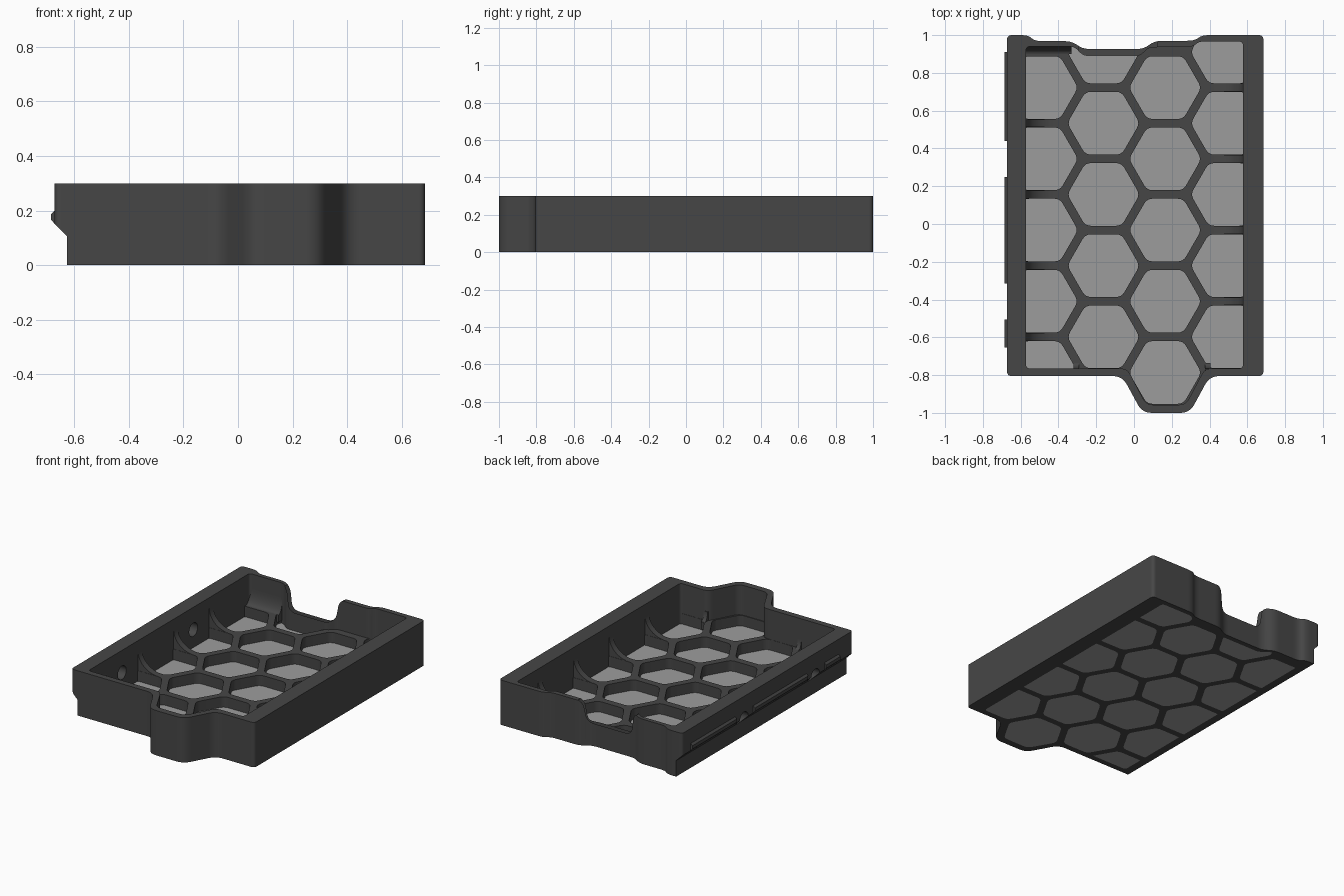
import bpy, bmesh, math
from mathutils import Vector

if "Cube" in bpy.data.objects:
    bpy.data.objects.remove(bpy.data.objects["Cube"])


def material(name, rgb):
    m = bpy.data.materials.new(name)
    m.diffuse_color = (*rgb, 1)
    m.use_nodes = True
    m.node_tree.nodes["Principled BSDF"].inputs["Base Color"].default_value = m.diffuse_color
    return m


DARK = material("charcoal plastic", (0.062, 0.062, 0.062))
GREY = material("grey panel", (0.335, 0.335, 0.335))


def rounded(points, r, steps=5):
    """Round every corner of a 2D polygon; a third value overrides the radius."""
    out, n = [], len(points)
    for i in range(n):
        p, a, b = (Vector(points[j % n][:2]) for j in (i, i - 1, i + 1))
        rad = points[i][2] if len(points[i]) > 2 else r
        da, db = a - p, b - p
        s = p + da.normalized() * min(rad, da.length * 0.45)
        e = p + db.normalized() * min(rad, db.length * 0.45)
        for k in range(steps + 1):
            t = k / steps
            out.append(s * (1 - t) ** 2 + p * 2 * t * (1 - t) + e * t * t)
    return out


def prism(name, polys, lo, hi, axis="z", mat=DARK):
    """Extrude 2D polygons along z (xy), y (xz) or x (yz)."""
    put = {"z": lambda u, v, w: (u, v, w),
           "y": lambda u, v, w: (u, w, v),
           "x": lambda u, v, w: (w, u, v)}[axis]
    bm = bmesh.new()
    for poly in polys:
        a = [bm.verts.new(put(u, v, lo)) for u, v in poly]
        b = [bm.verts.new(put(u, v, hi)) for u, v in poly]
        bm.faces.new(a[::-1])
        bm.faces.new(b)
        for i in range(len(a)):
            j = (i + 1) % len(a)
            bm.faces.new((a[i], a[j], b[j], b[i]))
    bm.normal_update()
    if bm.calc_volume(signed=True) < 0:
        bmesh.ops.reverse_faces(bm, faces=bm.faces)
    me = bpy.data.meshes.new(name)
    bm.to_mesh(me)
    bm.free()
    me.materials.append(mat)
    ob = bpy.data.objects.new(name, me)
    bpy.context.collection.objects.link(ob)
    return ob


def boolean(ob, cutter, op="DIFFERENCE"):
    """Apply a boolean and throw the cutter away."""
    m = ob.modifiers.new("cut", "BOOLEAN")
    m.operation, m.object, m.solver = op, cutter, "EXACT"
    dg = bpy.context.evaluated_depsgraph_get()
    me = bpy.data.meshes.new_from_object(ob.evaluated_get(dg))
    ob.modifiers.clear()
    ob.data = me
    bpy.data.objects.remove(cutter)


# Outer and inner outlines of the tray wall
outer = rounded([(-0.672, 1), (-0.56, 1, 0.04), (-0.525, 0.968, 0.04), (-0.33, 0.968, 0.04),
                 (-0.27, 0.926, 0.04), (0.05, 0.926, 0.04), (0.11, 0.97, 0.04),
                 (0.32, 0.97, 0.04), (0.36, 1, 0.04), (0.685, 1), (0.685, -0.805),
                 (0.401, -0.805, 0.05), (0.295, -1, 0.05), (0.044, -1, 0.05),
                 (-0.062, -0.805, 0.05), (-0.672, -0.805)], 0.025)
inner = rounded([(-0.572, 0.94), (-0.32, 0.94), (-0.265, 0.892), (0.03, 0.892),
                 (0.08, 0.938), (0.31, 0.938), (0.345, 0.966), (0.577, 0.966),
                 (0.577, -0.765), (0.375, -0.765, 0.035), (0.274, -0.957, 0.035),
                 (0.065, -0.957, 0.035), (-0.036, -0.765, 0.035), (-0.572, -0.765)], 0.022)

# Honeycomb openings
PITCH, RIB, RIB_TOP = 0.377, 0.045, 0.1
R = (PITCH - RIB) / math.sqrt(3)
TOP_ROW = (0.722, 0.9105)
hexes = []
for col in range(4):
    cx = -0.488 + col * PITCH * math.sqrt(3) / 2
    for row in range(5):
        cy = TOP_ROW[col % 2] - row * PITCH
        corners = [(cx + R * math.cos(k * math.pi / 3), cy + R * math.sin(k * math.pi / 3))
                   for k in range(6)]
        hexes.append(rounded(corners, 0.03, 4))

# Tray frame: wall, cavity and honeycomb floor
frame = prism("tray_frame", [outer], 0, 0.3)
boolean(frame, prism("cavity", [inner], RIB_TOP, 0.5))
openings = prism("openings", hexes, -0.1, 0.2)
boolean(openings, prism("opening_limit", [inner], -0.2, 0.4), "INTERSECT")
boolean(frame, openings)

# Undercut along the left side
boolean(frame, prism("undercut", [[(-0.8, -0.1), (-0.627, -0.1), (-0.627, 0.107),
                                   (-0.672, 0.152), (-0.8, 0.28)]], -1.2, 1.2, "y"))

# Finger notch in the back wall
notch = [(-0.36, 0.5), (-0.36, 0.302), (-0.265, 0.302), (-0.245, 0.15),
         (0.07, 0.15), (0.095, 0.302), (0.19, 0.302), (0.19, 0.5)]
boolean(frame, prism("notch", [rounded(notch, 0.05)], 0.8, 1.2, "y"))

# Round holes through the left wall
holes = [[(cy + 0.045 * math.cos(k * math.pi / 12), 0.15 + 0.045 * math.sin(k * math.pi / 12))
          for k in range(24)] for cy in (0.345, -0.41)]
boolean(frame, prism("holes", holes, -0.8, -0.5, "x"))

# Thin floor panels filling the openings
panels = prism("floor_panels", hexes, 0, 0.03, mat=GREY)
boolean(panels, prism("panel_limit", [inner], -0.2, 0.4), "INTERSECT")

# Snap rails on the left side
for i, (y0, y1) in enumerate([(0.44, 0.91), (-0.315, 0.25), (-0.655, -0.505)]):
    prism(f"snap_rail_{i + 1}", [[(-0.66, 0.145), (-0.672, 0.152), (-0.685, 0.166),
                                  (-0.685, 0.188), (-0.672, 0.2), (-0.66, 0.2)]], y0, y1, "y")


def gusset_profile(wall, sign, reach, rise):
    """Concave support curving from a wall down to a rib."""
    arc = [(wall + sign * reach * (1 - math.cos(a)), RIB_TOP + rise * (1 - math.sin(a)))
           for a in (k * math.pi / 20 for k in range(11))]
    return [(wall - sign * 0.02, 0.05), (wall - sign * 0.02, RIB_TOP + rise)] + arc + \
           [(wall + sign * reach, 0.05)]


# Gussets where ribs meet the side walls
for side, wall, sign, y in (("left", -0.572, 1, TOP_ROW[0] - PITCH / 2),
                            ("right", 0.577, -1, TOP_ROW[1] - PITCH / 2)):
    for k in range(4):
        cy = y - k * PITCH
        prism(f"{side}_gusset_{k + 1}", [gusset_profile(wall, sign, 0.15, 0.13)],
              cy - 0.021, cy + 0.021, "y")

# Support along the back wall and small ones at the front wall
prism("back_gusset", [gusset_profile(0.94, -1, 0.04, 0.1)], -0.58, -0.33, "x")
for i, x in enumerate((-0.305, 0.39)):
    prism(f"front_gusset_{i + 1}", [gusset_profile(-0.765, 1, 0.03, 0.06)],
          x - 0.014, x + 0.014, "x")

# Smooth curved walls, keep sharp edges and flat faces
bpy.ops.object.select_all(action="SELECT")
bpy.context.view_layer.objects.active = frame
bpy.ops.object.shade_smooth_by_angle(angle=math.radians(30))
weighted = frame.modifiers.new("flat_faces", "WEIGHTED_NORMAL")
weighted.keep_sharp = True
